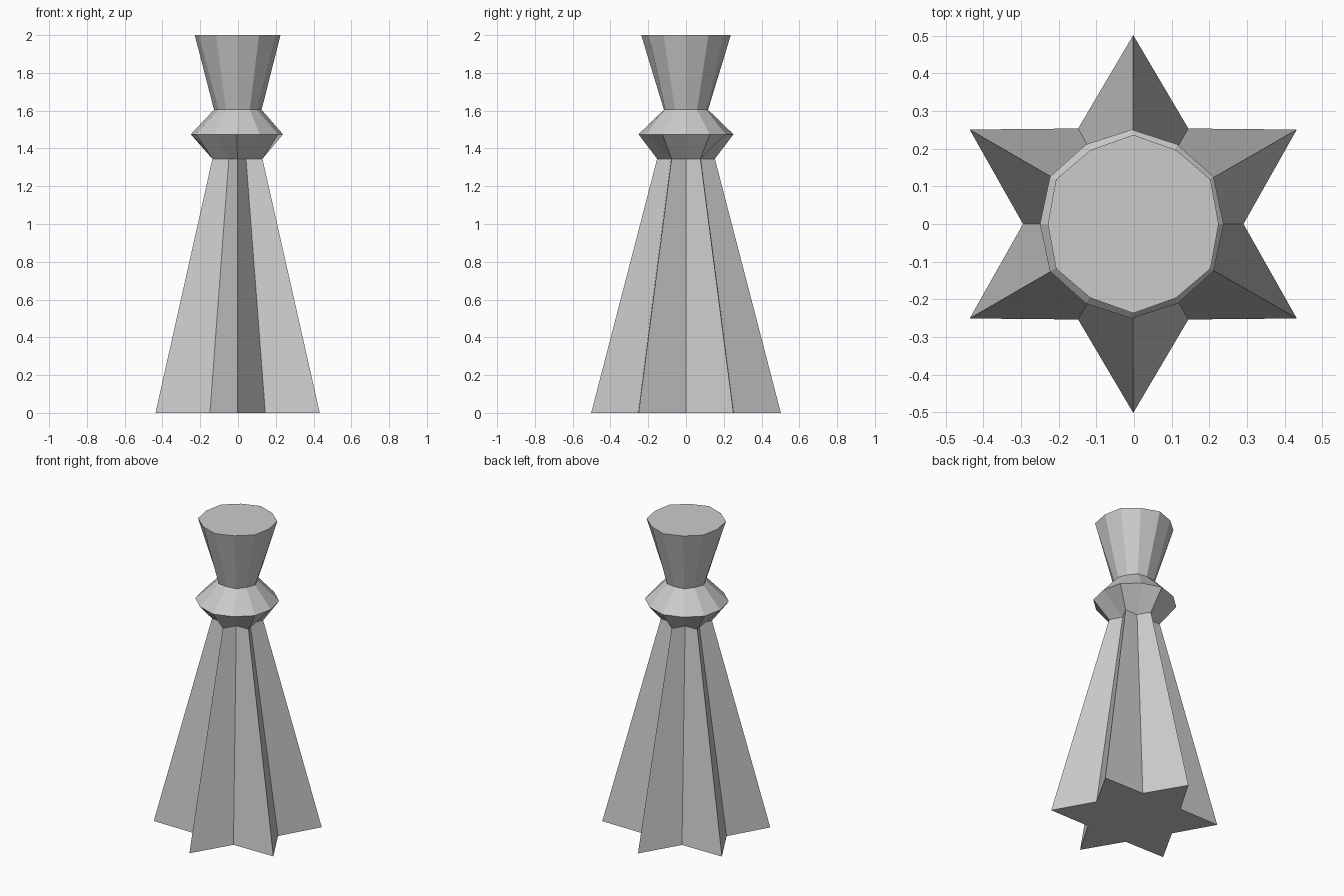
import bpy, bmesh, math

if "Cube" in bpy.data.objects:
    bpy.data.objects.remove(bpy.data.objects["Cube"])

SIDES = 12

# Rings from foot to top: height, radius at the six points, radius at the six valleys, x shift
RINGS = [
    (0.0,   0.502, 0.293, -0.002),   # star foot
    (1.345, 0.153, 0.091, -0.003),   # star neck
    (1.475, 0.251, 0.244, -0.006),   # collar rim
    (1.605, 0.117, 0.126, -0.001),   # waist
    (2.0,   0.237, 0.227, -0.002),   # flared top
]


def add_ring(bm, z, point_r, valley_r, shift):
    ring = []
    for i in range(SIDES):
        a = math.radians(360 / SIDES * i)
        r = point_r if i % 2 else valley_r
        ring.append(bm.verts.new((shift + r * math.cos(a), r * math.sin(a), z)))
    return ring


# Star-footed column: stacked rings bridged by flat faces
bm = bmesh.new()
rings = [add_ring(bm, *r) for r in RINGS]
for low, high in zip(rings, rings[1:]):
    for i in range(SIDES):
        j = (i + 1) % SIDES
        bm.faces.new((low[i], low[j], high[j], high[i]))

# Flat underside and top
bm.faces.new(rings[0][::-1])
bm.faces.new(rings[-1])
bmesh.ops.recalc_face_normals(bm, faces=bm.faces)

mesh = bpy.data.meshes.new("star_footed_column")
bm.to_mesh(mesh)
bm.free()
bpy.context.collection.objects.link(bpy.data.objects.new("star_footed_column", mesh))
